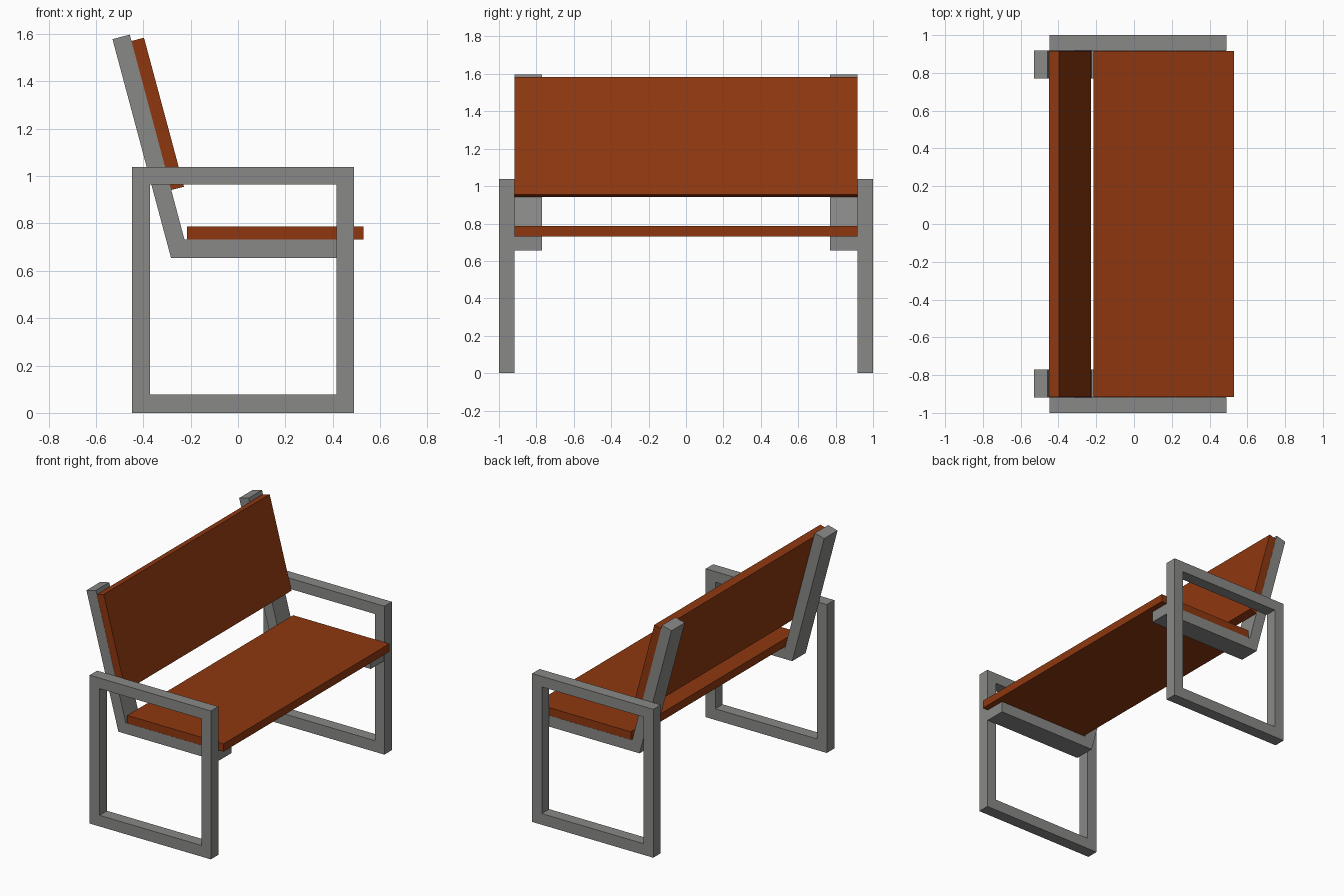
import bpy, bmesh

if "Cube" in bpy.data.objects:
    bpy.data.objects.remove(bpy.data.objects["Cube"])

def material(name, rgb):
    m = bpy.data.materials.new(name)
    m.diffuse_color = (*rgb, 1)
    m.use_nodes = True
    m.node_tree.nodes["Principled BSDF"].inputs["Base Color"].default_value = m.diffuse_color
    return m

STEEL = material("grey steel", (0.25, 0.25, 0.243))
WOOD = material("red brown wood", (0.268, 0.039, 0.005))

def extrude_profile(name, loops, y0, y1, mat):
    """Extrude an XZ outline along y; a second loop turns it into a ring."""
    bm = bmesh.new()
    rings = [[bm.verts.new((x, y0, z)) for x, z in loop] for loop in loops]
    if len(rings) == 1:
        faces = [bm.faces.new(rings[0])]
    else:
        a, b = rings
        n = len(a)
        faces = [bm.faces.new((a[i], a[(i + 1) % n], b[(i + 1) % n], b[i])) for i in range(n)]
    ext = bmesh.ops.extrude_face_region(bm, geom=faces, use_keep_orig=True)
    for v in ext["geom"]:
        if isinstance(v, bmesh.types.BMVert):
            v.co.y = y1
    bmesh.ops.recalc_face_normals(bm, faces=bm.faces)
    me = bpy.data.meshes.new(name)
    bm.to_mesh(me)
    bm.free()
    me.materials.append(mat)
    ob = bpy.data.objects.new(name, me)
    bpy.context.collection.objects.link(ob)

def rect(x0, x1, z0, z1):
    return [(x0, z0), (x1, z0), (x1, z1), (x0, z1)]

# L-shaped bracket: seat rail and leaning back post
bracket = [(-0.283, 0.655), (0.488, 0.655), (0.488, 0.732), (-0.226, 0.732),
           (-0.457, 1.597), (-0.53, 1.578)]

for side, s in (("left", -1), ("right", 1)):
    # Rectangular leg and armrest loop
    extrude_profile(side + "_leg_frame",
                    [rect(-0.447, 0.49, 0, 1.038), rect(-0.371, 0.416, 0.078, 0.964)],
                    s * 0.918, s * 1.0, STEEL)
    extrude_profile(side + "_seat_bracket", [bracket], s * 0.77, s * 0.918, STEEL)

# Seat board
extrude_profile("seat", [rect(-0.215, 0.53, 0.732, 0.787)], -0.917, 0.917, WOOD)

# Leaning backrest board
extrude_profile("backrest",
                [[(-0.282, 0.941), (-0.228, 0.955), (-0.397, 1.584), (-0.45, 1.57)]],
                -0.917, 0.917, WOOD)
